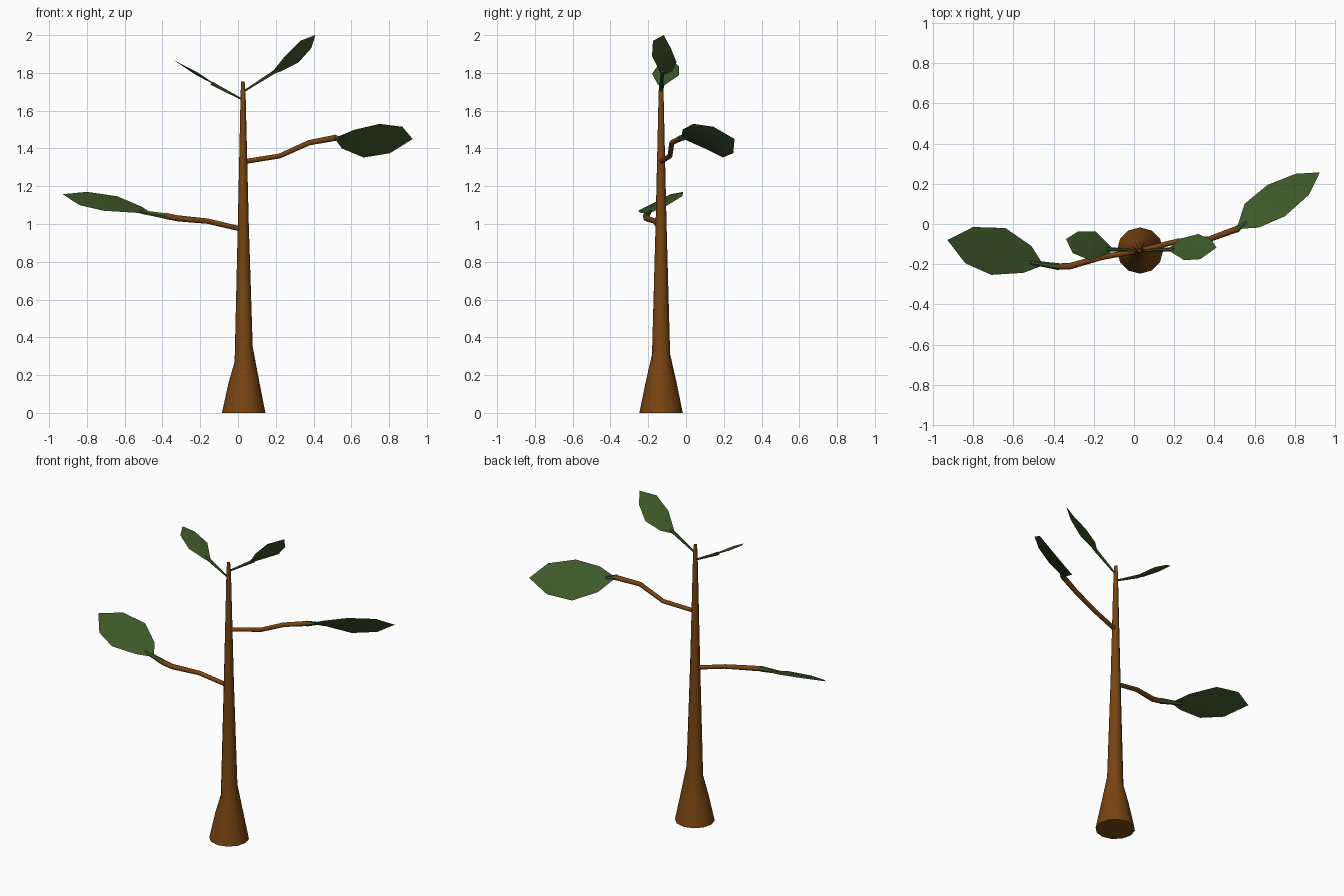
import bpy, bmesh, math
from mathutils import Vector

if "Cube" in bpy.data.objects:
    bpy.data.objects.remove(bpy.data.objects["Cube"])


def material(name, color):
    m = bpy.data.materials.new(name)
    m.diffuse_color = (*color, 1)
    m.use_nodes = True
    m.node_tree.nodes["Principled BSDF"].inputs["Base Color"].default_value = m.diffuse_color
    return m


BROWN = material("bark_brown", (0.185, 0.058, 0.006))
GREEN = material("leaf_green", (0.047, 0.1, 0.022))


def finish(bm, name, mat, angle):
    bmesh.ops.recalc_face_normals(bm, faces=bm.faces)
    me = bpy.data.meshes.new(name)
    bm.to_mesh(me)
    bm.free()
    me.materials.append(mat)
    ob = bpy.data.objects.new(name, me)
    bpy.context.collection.objects.link(ob)
    bpy.ops.object.select_all(action='DESELECT')
    ob.select_set(True)
    bpy.context.view_layer.objects.active = ob
    bpy.ops.object.shade_smooth_by_angle(angle=math.radians(angle))
    return ob


def skin(bm, rings):
    """Bridge rings of points into a closed tube."""
    vs = [[bm.verts.new(p) for p in r] for r in rings]
    n = len(vs[0])
    for a, b in zip(vs, vs[1:]):
        for i in range(n):
            j = (i + 1) % n
            bm.faces.new((a[i], a[j], b[j], b[i]))
    bm.faces.new(vs[0][::-1])
    bm.faces.new(vs[-1])


def tube(bm, path, radii, n=6):
    pts = [Vector(p) for p in path]
    rings = []
    for i, p in enumerate(pts):
        d = (pts[min(i + 1, len(pts) - 1)] - pts[max(i - 1, 0)]).normalized()
        u = d.cross(Vector((0, 0, 1))).normalized()
        v = u.cross(d)
        rings.append([p + radii[i] * (u * math.cos(t) + v * math.sin(t))
                      for t in (math.tau * k / n for k in range(n))])
    skin(bm, rings)


def leaf(name, outline, stem, stem_radii, bulge=0.008):
    """Thin lens-shaped blade from its outline, plus a green stem."""
    bm = bmesh.new()
    pts = [Vector(p) for p in outline]
    c = sum(pts, Vector()) / len(pts)
    nrm = sum(((a - c).cross(b - c) for a, b in zip(pts, pts[1:] + pts[:1])), Vector()).normalized()
    ring = [bm.verts.new(p) for p in pts]
    for s in (1, -1):
        mid = bm.verts.new(c + nrm * bulge * s)
        for a, b in zip(ring, ring[1:] + ring[:1]):
            bm.faces.new((a, b, mid) if s > 0 else (b, a, mid))
    tube(bm, stem, stem_radii)
    finish(bm, name, GREEN, 50)


# Trunk: flared foot with a slanted upper ring, long taper to the top
bm = bmesh.new()
rings = []
for z, r, tilt, cx in ((0, 0.115, 0, 0.03), (0.17, 0.08, 0.01, 0.03), (0.31, 0.048, 0.04, 0.03),
                       (1.0, 0.029, 0, 0.028), (1.7, 0.013, 0, 0.027), (1.755, 0.009, 0, 0.026)):
    rings.append([(cx + r * math.cos(t), -0.132 + r * math.sin(t), z + tilt * math.cos(t))
                  for t in (math.tau * k / 12 for k in range(12))])
skin(bm, rings)
finish(bm, "trunk", BROWN, 40)

# Branches
for name, path, radii in (
    ("right_branch", [(0.03, -0.132, 1.33), (0.22, -0.085, 1.36), (0.375, -0.075, 1.43),
                      (0.52, -0.022, 1.457)], (0.013, 0.013, 0.014, 0.016)),
    ("left_branch", [(0.03, -0.132, 0.97), (-0.16, -0.165, 1.015), (-0.32, -0.21, 1.03),
                     (-0.385, -0.212, 1.043)], (0.013, 0.014, 0.016, 0.016)),
):
    bm = bmesh.new()
    tube(bm, path, radii, 8)
    finish(bm, name, BROWN, 50)

# Large leaves on the branches
leaf("right_large_leaf",
     [(0.51, -0.025, 1.455), (0.62, -0.018, 1.5), (0.75, 0.038, 1.53), (0.87, 0.145, 1.515),
      (0.925, 0.257, 1.45), (0.805, 0.25, 1.375), (0.665, 0.195, 1.352), (0.55, 0.1, 1.4)],
     [(0.505, -0.03, 1.455), (0.56, 0.01, 1.455)], (0.017, 0.008))
leaf("left_large_leaf",
     [(-0.45, -0.205, 1.053), (-0.51, -0.11, 1.092), (-0.64, -0.02, 1.147), (-0.8, -0.015, 1.17),
      (-0.928, -0.08, 1.158), (-0.84, -0.195, 1.1), (-0.71, -0.253, 1.07), (-0.55, -0.243, 1.06)],
     [(-0.375, -0.212, 1.041), (-0.52, -0.19, 1.065)], (0.017, 0.01))

# Small leaves at the crown
leaf("right_small_leaf",
     [(0.165, -0.128, 1.785), (0.25, -0.18, 1.89), (0.33, -0.175, 1.97), (0.41, -0.118, 2.0),
      (0.387, -0.08, 1.93), (0.32, -0.05, 1.855), (0.23, -0.073, 1.81)],
     [(0.027, -0.132, 1.7), (0.2, -0.125, 1.81)], (0.005, 0.011))
leaf("left_small_leaf",
     [(-0.1, -0.128, 1.725), (-0.19, -0.038, 1.787), (-0.28, -0.038, 1.835), (-0.338, -0.075, 1.866),
      (-0.305, -0.145, 1.845), (-0.22, -0.18, 1.795), (-0.13, -0.15, 1.74)],
     [(0.027, -0.132, 1.657), (-0.14, -0.125, 1.745)], (0.005, 0.011))
